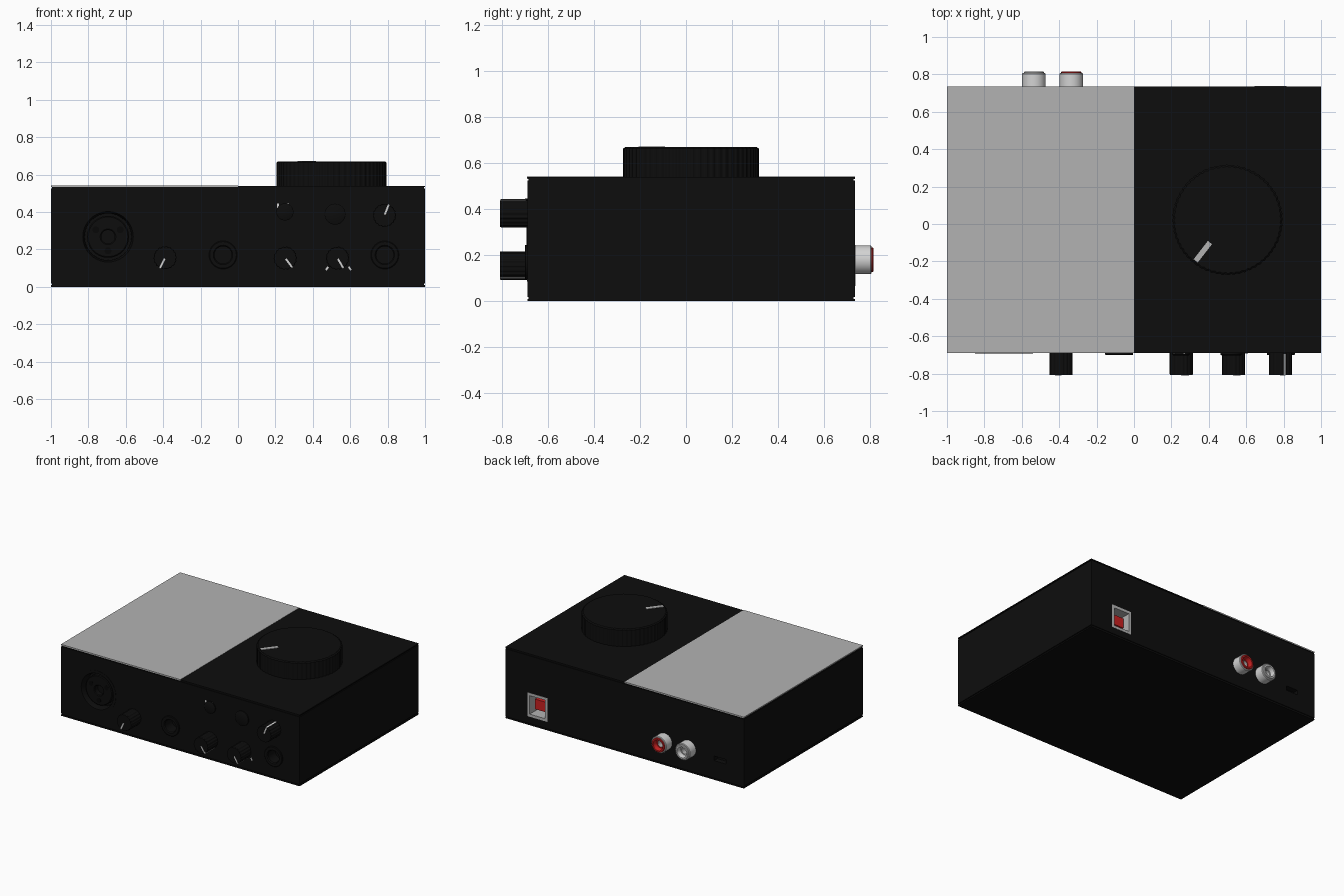
import bpy, bmesh, math
from mathutils import Matrix

if "Cube" in bpy.data.objects:
    bpy.data.objects.remove(bpy.data.objects["Cube"])

FRONT, BACK, TOP = -0.69, 0.735, 0.54
TO_FRONT, TO_BACK = math.pi / 2, -math.pi / 2


def material(name, rgb):
    m = bpy.data.materials.new(name)
    m.diffuse_color = (*rgb, 1)
    m.use_nodes = True
    m.node_tree.nodes["Principled BSDF"].inputs["Base Color"].default_value = m.diffuse_color
    return m


black = material("matte_black", (0.004, 0.004, 0.004))
deep = material("recess_black", (0.002, 0.002, 0.002))
grey = material("light_grey", (0.45, 0.45, 0.45))
white = material("off_white", (0.65, 0.65, 0.65))
red = material("red", (0.6, 0.015, 0.015))


def finish(bm, name, mat, loc=(0, 0, 0), rot=(0, 0, 0), smooth=False):
    bmesh.ops.remove_doubles(bm, verts=bm.verts, dist=1e-6)
    bmesh.ops.recalc_face_normals(bm, faces=bm.faces)
    me = bpy.data.meshes.new(name)
    bm.to_mesh(me)
    bm.free()
    me.materials.append(mat)
    ob = bpy.data.objects.new(name, me)
    ob.location, ob.rotation_euler = loc, rot
    bpy.context.collection.objects.link(ob)
    if smooth:
        bpy.ops.object.select_all(action='DESELECT')
        ob.select_set(True)
        bpy.context.view_layer.objects.active = ob
        bpy.ops.object.shade_smooth_by_angle(angle=math.radians(35))
    return ob


def box(name, mat, x, y, z, rot=(0, 0, 0)):
    """Box from (min, max) pairs."""
    bm = bmesh.new()
    size = [b - a for a, b in (x, y, z)]
    bmesh.ops.create_cube(bm, size=1, matrix=Matrix.Diagonal((*size, 1)))
    return finish(bm, name, mat, [(a + b) / 2 for a, b in (x, y, z)], rot)


def stack(rings):
    """Join a list of point rings into a skin."""
    bm = bmesh.new()
    rows = [[bm.verts.new(p) for p in ring] for ring in rings]
    n = len(rows[0])
    for a, b in zip(rows, rows[1:]):
        for i in range(n):
            j = (i + 1) % n
            bm.faces.new((a[i], a[j], b[j], b[i]))
    return bm, rows


def lathe(name, mat, profile, loc, tilt, seg=40):
    """Turn (radius, height) points round the local axis."""
    rings = [[(r * math.cos(2 * math.pi * i / seg), r * math.sin(2 * math.pi * i / seg), h)
              for i in range(seg)] for r, h in profile]
    bm, _ = stack(rings)
    bmesh.ops.dissolve_degenerate(bm, dist=1e-6, edges=bm.edges)
    return finish(bm, name, mat, loc, (tilt, 0, 0), True)


def ribbed(name, mat, radius, height, ribs, depth, loc, tilt):
    """Fluted knob with a chamfered top edge."""
    def ring(k, h):
        return [((radius * k - (depth if i % 4 > 1 else 0)) * math.cos(math.pi * i / (2 * ribs)),
                 (radius * k - (depth if i % 4 > 1 else 0)) * math.sin(math.pi * i / (2 * ribs)), h)
                for i in range(4 * ribs)]
    bm, rows = stack([ring(1, 0), ring(1, height * 0.95), ring(0.97, height)])
    bm.faces.new(rows[0])
    bm.faces.new(rows[-1])
    return finish(bm, name, mat, loc, (tilt, 0, 0))


# Case: stacked rectangles with a fine seam near the top and bottom
sections = [(0, 0), (0, .01), (.006, .01), (.006, .017), (0, .017), (0, .525),
            (.006, .525), (.006, .532), (0, .532), (0, TOP)]
bm, rows = stack([[(-1 + d, FRONT + d, z), (1 - d, FRONT + d, z), (1 - d, BACK - d, z),
                   (-1 + d, BACK - d, z)] for d, z in sections])
bm.faces.new(rows[0])
bm.faces.new(rows[-1])
case = finish(bm, "case", black)

# Openings in the front and back
XLR = (-0.695, FRONT, 0.267)
JACKS = [(-0.08, 0.17), (0.785, 0.17)]
USB_X, USB_Z = 0.73, 0.155
cutters = [lathe("mic_cutter", deep, [(0, -.06), (.15, -.06), (.15, .05), (0, .05)], XLR, TO_FRONT)]
for x, z in JACKS:
    cutters.append(lathe("jack_cutter", deep, [(0, -.1), (.06, -.1), (.06, .05), (0, .05)],
                         (x, FRONT, z), TO_FRONT))
cutters.append(box("usb_cutter", deep, (USB_X - .08, USB_X + .08), (BACK - .1, BACK + .1),
                   (USB_Z - .085, USB_Z + .085)))
cutters.append(box("slot_cutter", deep, (-.85, -.75), (BACK - .04, BACK + .1), (.145, .18)))
for c in cutters:
    mod = case.modifiers.new("opening", 'BOOLEAN')
    mod.operation, mod.object, mod.solver = 'DIFFERENCE', c, 'EXACT'
    bpy.context.view_layer.objects.active = case
    bpy.ops.object.modifier_apply(modifier=mod.name)
    bpy.data.objects.remove(c)

# Light half of the lid
box("light_lid", grey, (-1.001, 0), (FRONT - .001, BACK + .001), (.533, TOP + .002))

# Main dial and its pointer
ribbed("main_dial", black, 0.295, 0.13, 60, 0.004, (0.5, 0.022, TOP), 0)
box("dial_pointer", grey, (.368 - .062, .368 + .062), (-.148 - .014, -.148 + .014), (.666, .673),
    (0, 0, math.atan2(.17, .132)))

# Front knobs with pointers that wrap over the edge: x, z, pointer direction
for x, z, dx, dz in [(-.39, .155, -.03, -.06), (.253, .153, .034, -.046),
                     (.532, .153, .032, -.055), (.783, .382, .022, .055)]:
    ribbed("front_knob", black, .062, .118, 18, .003, (x, FRONT, z), TO_FRONT)
    a = math.atan2(dz, dx)
    mx, mz, half = x + .034 * math.cos(a), z + .034 * math.sin(a), .0295
    box("knob_pointer", white, (mx - half, mx + half), (FRONT - .1195, FRONT - .005),
        (mz - .005, mz + .005), (0, -a, 0))

# Push buttons
for x, z, r in [(.251, .4, .046), (.519, .388, .056)]:
    lathe("push_button", black, [(r, -.005), (r, .009), (r - .006, .013), (0, .013)],
          (x, FRONT, z), TO_FRONT)

# Printed ticks on the front panel: x, z, lean
for x, z, lean in [(.214, .433, 0), (.267, .433, 0), (.476, .098, .6), (.598, .098, -.6)]:
    box("panel_tick", white, (x - .005, x + .005), (FRONT - .002, FRONT + .001),
        (z - .011, z + .011), (0, lean, 0))

# Headphone and line jacks
for x, z in JACKS:
    lathe("jack_collar", black, [(.075, -.002), (.075, .008), (.071, .011), (.052, .011),
                                 (.046, .004), (.046, -.08), (0, -.08)], (x, FRONT, z), TO_FRONT)

# Microphone socket: rim, recessed plug face, centre hole and pin holes
lathe("mic_rim", black, [(.156, -.004), (.156, .003), (.135, .003), (.125, -.03), (.125, -.058)],
      XLR, TO_FRONT)
lathe("mic_face", black, [(.112, -.058), (.112, -.02), (.106, -.015), (.042, -.015),
                          (.036, -.02), (.036, -.055), (0, -.055)], XLR, TO_FRONT)
for deg in (30, 150, 270):
    a = math.radians(deg)
    lathe("mic_pin_hole", deep, [(.018, -.016), (.018, -.013), (0, -.013)],
          (XLR[0] + .075 * math.cos(a), FRONT, XLR[2] + .075 * math.sin(a)), TO_FRONT, 16)

# Rear phono sockets
for x, core in [(-.335, red), (-.535, white)]:
    loc = (x, BACK, .18)
    lathe("phono_sleeve", white, [(.063, -.002), (.063, .068), (.059, .072), (.05, .072),
                                  (.05, .01)], loc, TO_BACK)
    lathe("phono_insert", core, [(.054, .07), (.054, .077), (.05, .08), (.04, .08),
                                 (.034, .045), (.026, .045)], loc, TO_BACK)
    lathe("phono_hole", grey, [(.026, .045), (.026, .005), (0, .005)], loc, TO_BACK, 24)

# Rear square data port: lined pocket with red tongue
bm, rows = stack([[(USB_X + sx * (.085 - d), y, USB_Z + sz * (.09 - d))
                   for sx, sz in ((-1, -1), (1, -1), (1, 1), (-1, 1))]
                  for d, y in ((0, BACK - .001), (0, BACK + .002), (.02, BACK + .002),
                               (.02, BACK - .09))])
bm.faces.new(rows[-1])
finish(bm, "data_port_frame", grey)
box("data_port_tongue", red, (USB_X - .043, USB_X + .043), (BACK - .09, BACK - .03),
    (USB_Z - .038, USB_Z + .038))
